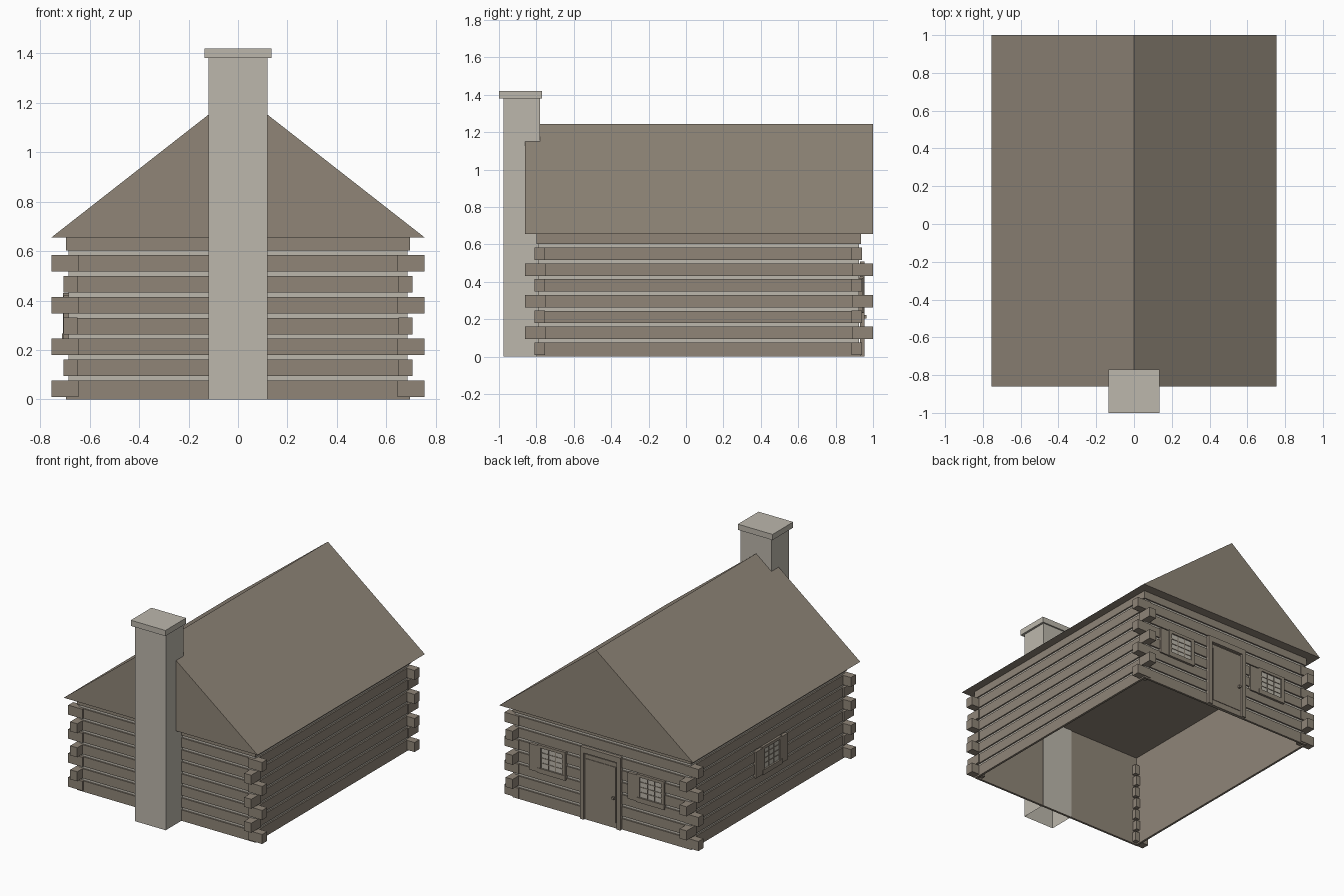
import bpy, bmesh
from mathutils import Matrix, Vector

if "Cube" in bpy.data.objects:
    bpy.data.objects.remove(bpy.data.objects["Cube"], do_unlink=True)


def material(name, srgb):
    colour = [(c / 255) ** 2.2 for c in srgb] + [1]
    m = bpy.data.materials.new(name)
    m.use_nodes = True
    m.diffuse_color = colour
    m.node_tree.nodes["Principled BSDF"].inputs["Base Color"].default_value = colour
    return m


WOOD = material("weathered wood", (142, 132, 119))
STONE = material("pale mortar", (187, 182, 171))


def finish(name, bm, *mats):
    mesh = bpy.data.meshes.new(name)
    bm.to_mesh(mesh)
    bm.free()
    for m in mats:
        mesh.materials.append(m)
    ob = bpy.data.objects.new(name, mesh)
    bpy.context.collection.objects.link(ob)
    return ob


def add_box(bm, xs, ys, zs):
    lo, hi = Vector((xs[0], ys[0], zs[0])), Vector((xs[1], ys[1], zs[1]))
    size = hi - lo
    mat = Matrix.Translation((lo + hi) / 2) @ Matrix.Diagonal((*size, 1))
    return bmesh.ops.create_cube(bm, size=1, matrix=mat)["verts"]


def boxes(name, parts, mat):
    bm = bmesh.new()
    for part in parts:
        add_box(bm, *part)
    return finish(name, bm, mat)


HALF, FRONT, BACK, EAVE, RIDGE = 0.695, -0.80, 0.935, 0.655, 1.245
ROWS, PITCH = 7, 0.0845

# Walls: a rectangular ring swept along a log-and-mortar profile
profile = [(EAVE, 0.015), (0, 0.015), (0, 0)]
for i in range(ROWS):
    mid = 0.0855 + i * PITCH
    profile += [(mid - 0.009, 0), (mid - 0.009, 0.01), (mid + 0.009, 0.01), (mid + 0.009, 0)]
profile.append((EAVE, 0))
bm = bmesh.new()
rings = []
for z, d in profile:
    x, f, b = HALF - d, FRONT + d, BACK - d
    rings.append([bm.verts.new(p) for p in ((-x, f, z), (x, f, z), (x, b, z), (-x, b, z))])
for (za, da), (zb, db), lower, upper in zip(profile, profile[1:], rings, rings[1:]):
    for k in range(4):
        n = (k + 1) % 4
        face = bm.faces.new((lower[k], lower[n], upper[n], upper[k]))
        face.material_index = int(da == db == 0.01)
finish("log_walls", bm, WOOD, STONE)

# Log ends: alternate rows stick out sideways and lengthways
ends = []
for i in range(ROWS):
    zs = (0.01 + i * PITCH, 0.077 + i * PITCH)
    for side in (-1, 1):
        if i % 2 == 0:
            xs = sorted((side * 0.645, side * 0.755))
            ends += [(xs, (-0.81, -0.755), zs), (xs, (0.885, 0.94), zs)]
        else:
            xs = sorted((side * 0.65, side * 0.705))
            ends += [(xs, (-0.86, -0.75), zs), (xs, (0.89, 1.0), zs)]
boxes("log_ends", ends, WOOD)

# Roof: closed triangular prism
bm = bmesh.new()
tri = [[bm.verts.new((x, y, z)) for x, z in ((-0.755, EAVE), (0.755, EAVE), (0, RIDGE))]
       for y in (-0.86, 1.0)]
bm.faces.new(tri[0])
bm.faces.new(tri[1][::-1])
for k in range(3):
    n = (k + 1) % 3
    bm.faces.new((tri[0][n], tri[0][k], tri[1][k], tri[1][n]))
bmesh.ops.recalc_face_normals(bm, faces=bm.faces)
finish("gable_roof", bm, WOOD)

# Chimney: open-bottomed stack with a cap
bm = bmesh.new()
add_box(bm, (-0.12, 0.12), (-0.975, -0.78), (0, 1.38))
bmesh.ops.delete(bm, geom=[f for f in bm.faces if f.calc_center_median().z < 0.01],
                 context="FACES_ONLY")
finish("chimney_stack", bm, STONE)
boxes("chimney_cap", [((-0.135, 0.135), (-1.0, -0.77), (1.38, 1.42))], STONE)

# Door with frame, panel and handle on the back wall
boxes("door", [((-0.13, 0.13), (0.93, 0.943), (0, 0.46)),
               ((-0.115, 0.115), (0.93, 0.947), (0.04, 0.43))], WOOD)
boxes("door_frame", [((-0.157, -0.128), (0.93, 0.955), (0, 0.51)),
                     ((0.128, 0.157), (0.93, 0.955), (0, 0.51)),
                     ((-0.128, 0.128), (0.93, 0.955), (0.47, 0.51))], WOOD)
boxes("door_handle", [((-0.11, -0.095), (0.94, 0.965), (0.205, 0.222))], WOOD)


def window(name, placement, shutters):
    # Built in the wall plane: x along the wall, y outward, z up
    z0, z1, w = 0.245, 0.43, 0.108
    gx, g0, g1 = w - 0.024, z0 + 0.022, z1 - 0.02
    objs = [boxes(name + "_panes", [((-gx, gx), (-0.01, 0.004), (g0, g1))], STONE)]
    frame = [((-w, -gx), (-0.01, 0.013), (z0, z1)), ((gx, w), (-0.01, 0.013), (z0, z1)),
             ((-gx, gx), (-0.01, 0.013), (g1, z1)), ((-w, w), (-0.01, 0.016), (z0 - 0.012, g0))]
    for k in (1, 2):
        x = -gx + 2 * gx * k / 3
        frame.append(((x - 0.003, x + 0.003), (-0.01, 0.007), (g0, g1)))
    for k in (1, 2, 3):
        z = g0 + (g1 - g0) * k / 4
        frame.append(((-gx, gx), (-0.01, 0.007), (z - 0.003, z + 0.003)))
    objs.append(boxes(name + "_frame", frame, WOOD))
    leaves = [(sorted((s * w, s * (w + 0.07))), (-0.01, 0.01), (z0 - 0.01, z1 - 0.01))
              for s in shutters]
    objs.append(boxes(name + "_shutters", leaves, WOOD))
    for ob in objs:
        ob.data.transform(placement)


# Two windows beside the door and one on the side wall
for label, x in (("left", 0.385), ("right", -0.385)):
    window("back_" + label + "_window", Matrix.Translation((x, BACK, 0)), (1,))
quarter = Matrix.Rotation(1.570796, 4, "Z")
window("side_window", Matrix.Translation((-HALF, 0.05, 0)) @ quarter, (-1, 1))
